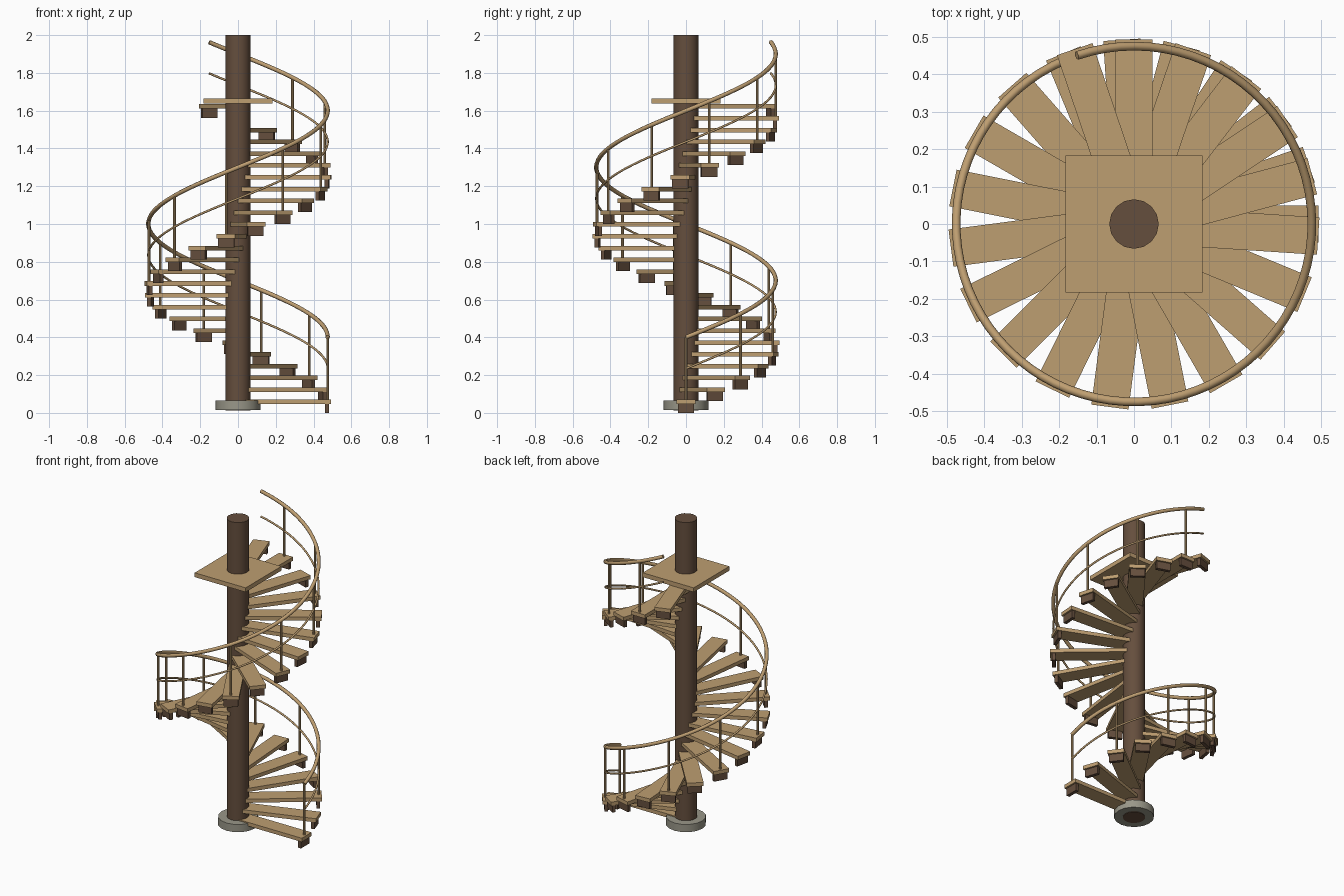
import bpy, bmesh, math
from mathutils import Matrix

if "Cube" in bpy.data.objects:
    bpy.data.objects.remove(bpy.data.objects["Cube"])

STEPS = 26
TURN = math.radians(18.75)   # rotation per step
RISE = 0.0625                # height per step
RAIL_R = 0.475


def material(name, rgb):
    m = bpy.data.materials.new(name)
    m.diffuse_color = (*rgb, 1)
    m.use_nodes = True
    m.node_tree.nodes["Principled BSDF"].inputs["Base Color"].default_value = m.diffuse_color
    return m


WOOD = material("light_wood", (0.515, 0.342, 0.165))
DARK = material("dark_wood", (0.13, 0.077, 0.047))
STONE = material("grey_stone", (0.32, 0.31, 0.25))


def finish(name, bm, mat, smooth=False):
    me = bpy.data.meshes.new(name)
    bm.to_mesh(me)
    bm.free()
    ob = bpy.data.objects.new(name, me)
    bpy.context.collection.objects.link(ob)
    me.materials.append(mat)
    if smooth:
        bpy.ops.object.select_all(action='DESELECT')
        ob.select_set(True)
        bpy.context.view_layer.objects.active = ob
        bpy.ops.object.shade_smooth_by_angle(angle=math.radians(40))
    return ob


def add_box(bm, x, y, z, rot=0.0):
    """Box between (min, max) pairs, turned about the z axis."""
    size = Matrix.Diagonal((x[1] - x[0], y[1] - y[0], z[1] - z[0], 1))
    mid = Matrix.Translation((sum(x) / 2, sum(y) / 2, sum(z) / 2))
    bmesh.ops.create_cube(bm, size=1, matrix=Matrix.Rotation(rot, 4, 'Z') @ mid @ size)


def add_cylinder(bm, r, z0, z1, sides, x=0.0, rot=0.0):
    m = Matrix.Rotation(rot, 4, 'Z') @ Matrix.Translation((x, 0, (z0 + z1) / 2))
    bmesh.ops.create_cone(bm, cap_ends=True, segments=sides, radius1=r, radius2=r,
                          depth=z1 - z0, matrix=m)


def helix_rail(name, radius, z0):
    """Round rail following the stair from the first to the last step."""
    cu = bpy.data.curves.new(name, 'CURVE')
    cu.dimensions = '3D'
    cu.twist_mode = 'Z_UP'
    cu.bevel_depth = radius
    cu.bevel_resolution = 2
    cu.use_fill_caps = True
    per_step = 4
    n = (STEPS - 1) * per_step + 1
    sp = cu.splines.new('POLY')
    sp.points.add(n - 1)
    for k, p in enumerate(sp.points):
        t = k / per_step
        p.co = (RAIL_R * math.cos(t * TURN), RAIL_R * math.sin(t * TURN), z0 + t * RISE, 1)
    ob = bpy.data.objects.new(name, cu)
    bpy.context.collection.objects.link(ob)
    cu.materials.append(WOOD)
    bpy.ops.object.select_all(action='DESELECT')
    ob.select_set(True)
    bpy.context.view_layer.objects.active = ob
    bpy.ops.object.convert(target='MESH')
    bpy.ops.object.shade_smooth_by_angle(angle=math.radians(50))


# Central column and its footing
bm = bmesh.new()
add_cylinder(bm, 0.066, 0.012, 2.0, 16)
finish("column", bm, DARK, True)
bm = bmesh.new()
add_cylinder(bm, 0.118, 0.015, 0.065, 16)
finish("footing", bm, STONE, True)

# Square landing at the top
bm = bmesh.new()
add_box(bm, (-0.183, 0.183), (-0.183, 0.183), (1.637, 1.665))
finish("landing", bm, WOOD)

# Treads with a bracket under each outer end
treads, brackets, posts = bmesh.new(), bmesh.new(), bmesh.new()
for i in range(STEPS):
    a, z = i * TURN, i * RISE
    add_box(treads, (0.03, 0.493), (-0.05, 0.05), (z + 0.048, z + 0.072), a)
    add_box(brackets, (0.461, 0.482), (-0.043, 0.043), (z, z + 0.05), a)
    if i % 2 == 0:   # a railing post on every second tread
        add_cylinder(posts, 0.0075, z + 0.06, z + 0.40, 8, RAIL_R, a)
finish("treads", treads, WOOD)
finish("brackets", brackets, DARK)
finish("railing_posts", posts, WOOD, True)

# Handrail and thinner middle rail
helix_rail("handrail", 0.0115, 0.40)
helix_rail("middle_rail", 0.006, 0.235)
